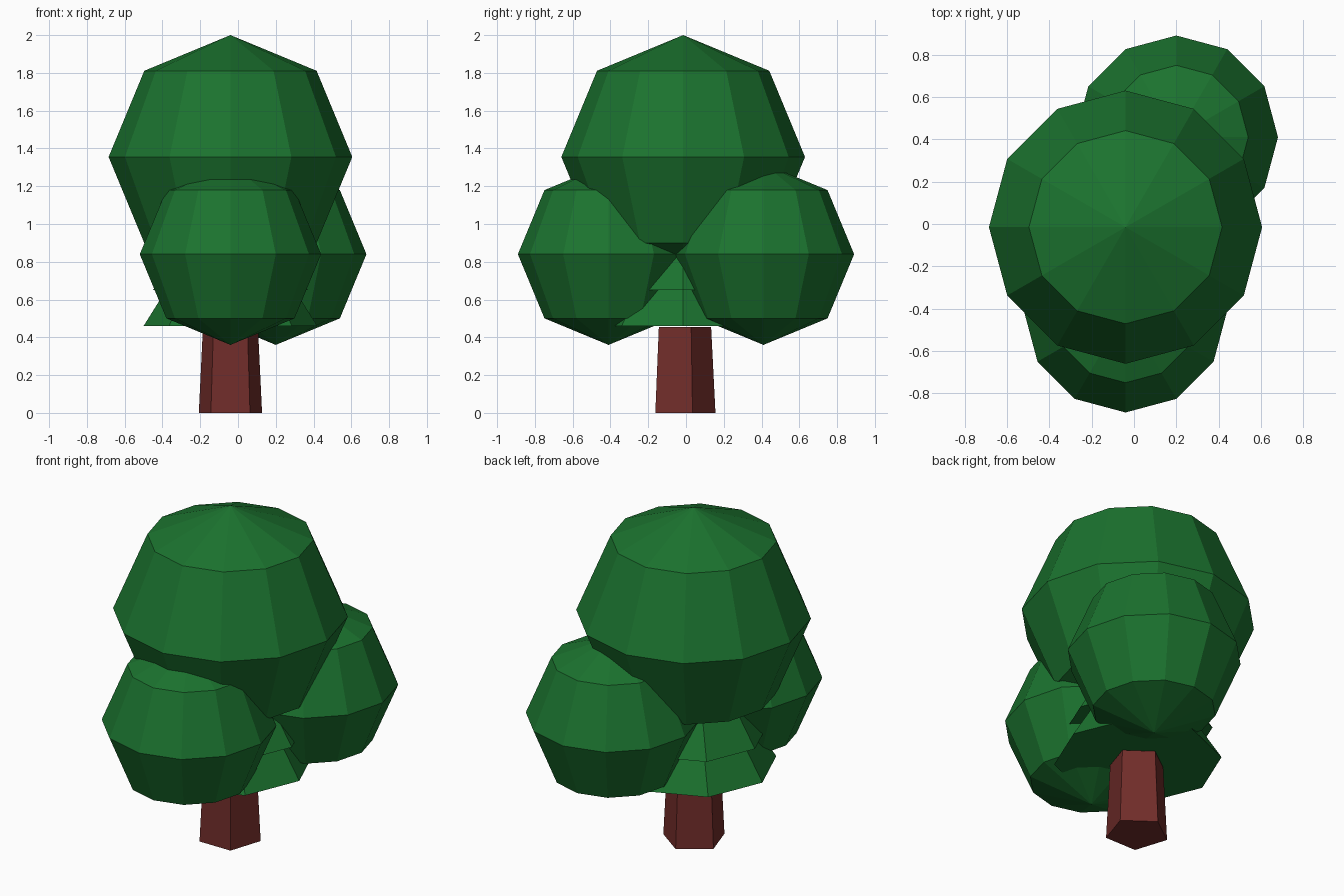
import bpy
import math

if "Cube" in bpy.data.objects:
    bpy.data.objects.remove(bpy.data.objects["Cube"])


def material(name, rgb):
    m = bpy.data.materials.new(name)
    m.diffuse_color = (*rgb, 1)
    m.use_nodes = True
    m.node_tree.nodes["Principled BSDF"].inputs["Base Color"].default_value = m.diffuse_color
    return m


leaf = material("leaf_green", (0.011, 0.17, 0.028))
bark = material("bark_red", (0.165, 0.026, 0.023))


def finish(name, mat):
    ob = bpy.context.object
    ob.name = name
    ob.data.materials.append(mat)


def clump(name, loc, radius):
    bpy.ops.mesh.primitive_uv_sphere_add(segments=12, ring_count=4, radius=radius, location=loc)
    finish(name, leaf)


def cone(name, mat, sides, r1, r2, x, y, z0, z1):
    bpy.ops.mesh.primitive_cone_add(vertices=sides, radius1=r1, radius2=r2, depth=z1 - z0,
                                    location=(x, y, (z0 + z1) / 2))
    finish(name, mat)


# five-sided tapered trunk, one corner pointing to the back
cone("trunk", bark, 5, 0.176, 0.153, -0.04, -0.02, 0.0, 0.455)

# eight-sided skirts of foliage filling the core
for i, (r, z) in enumerate([(0.46, 0.46), (0.41, 0.65)]):
    cone(f"foliage_skirt_{i + 1}", leaf, 8, r, 0.0, -0.04, -0.015, z, z + r * 1.6)

# rounded crown and two side clumps
clump("crown", (-0.04, -0.015, 1.355), 0.645)
clump("front_clump", (-0.04, -0.41, 0.84), 0.48)
clump("back_clump", (0.20, 0.41, 0.84), 0.48)
